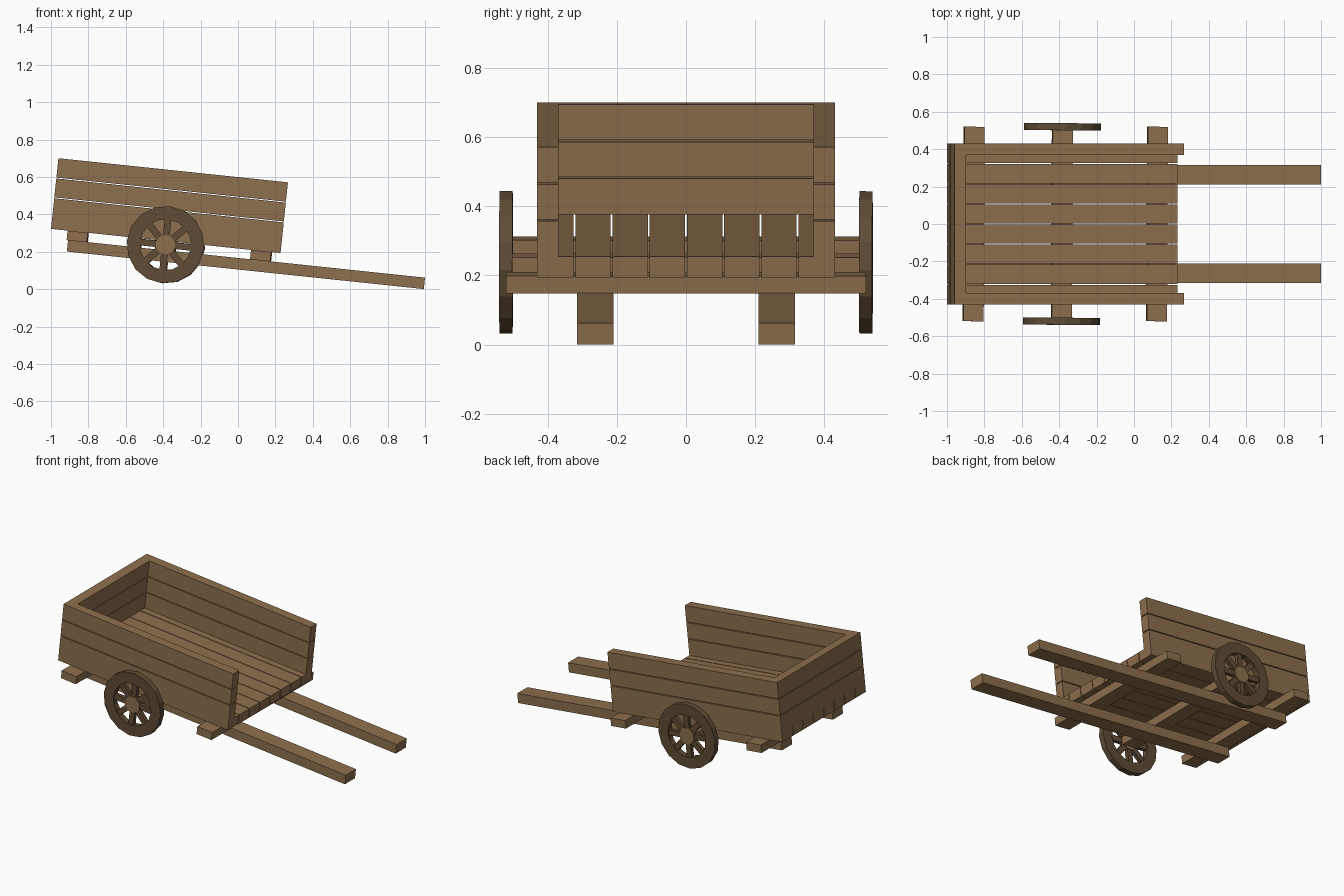
import bpy, bmesh
from math import sin, cos, pi, radians
from mathutils import Matrix, Vector

if "Cube" in bpy.data.objects:
    bpy.data.objects.remove(bpy.data.objects["Cube"])

TILT = Matrix.Rotation(radians(6), 4, 'Y')      # whole cart leans down to +x
YAW = Matrix.Rotation(-0.0055, 4, 'Z')          # slight skew of the axle and beams


def material(name, rgb):
    m = bpy.data.materials.new(name)
    m.diffuse_color = (*rgb, 1)
    m.use_nodes = True
    m.node_tree.nodes["Principled BSDF"].inputs["Base Color"].default_value = m.diffuse_color
    return m


wood = material("wood", (0.27, 0.16, 0.075))
dark_wood = material("dark_wood", (0.115, 0.072, 0.035))


def finish(name, bm, mat, matrix=Matrix()):
    bmesh.ops.recalc_face_normals(bm, faces=bm.faces)
    bm.transform(TILT @ matrix)
    me = bpy.data.meshes.new(name)
    bm.to_mesh(me)
    bm.free()
    me.materials.append(mat)
    ob = bpy.data.objects.new(name, me)
    bpy.context.collection.objects.link(ob)
    return ob


def add_box(bm, x, y, z, matrix=Matrix()):
    lo, hi = Vector((x[0], y[0], z[0])), Vector((x[1], y[1], z[1]))
    m = matrix @ Matrix.Translation((lo + hi) / 2) @ Matrix.Diagonal((*(hi - lo), 1))
    bmesh.ops.create_cube(bm, size=1, matrix=m)


def box(name, x, y, z, mat=wood, matrix=Matrix()):
    bm = bmesh.new()
    add_box(bm, x, y, z)
    return finish(name, bm, mat, matrix)


BACK, FRONT, HALF = -1.028, 0.206, 0.43
T = 0.061                                        # plank thickness
FLOOR_Z, TOP_Z = 0.216, 0.596
GAP = 0.0025

# Floor: eight lengthwise planks
w = 2 * HALF / 8
for i in range(8):
    y = -HALF + i * w
    box(f"floor_plank_{i + 1}", (BACK, FRONT),
        (y + (GAP if i else 0), y + w - (GAP if i < 7 else 0)), (FLOOR_Z, FLOOR_Z + T))

# Walls: three planks high on the two sides and the back
h = (TOP_Z - FLOOR_Z - T) / 3
for i in range(3):
    z0 = FLOOR_Z + T + i * h
    z = (z0 + (GAP if i else 0), z0 + h - (GAP if i < 2 else 0))
    box(f"back_plank_{i + 1}", (BACK, BACK + T), (-HALF, HALF), z)
    for side, y in (("left", (HALF - T, HALF)), ("right", (-HALF, T - HALF))):
        box(f"{side}_plank_{i + 1}", (BACK + T, FRONT), y, z)

# Cross beams and axle
AXLE_X, AXLE_Z = -0.408, 0.196
for name, cx, half in (("rear_beam", -0.882, 0.52), ("axle", AXLE_X, 0.515), ("front_beam", 0.104, 0.52)):
    piv = Matrix.Translation((cx, 0, 0))
    box(name, (-0.054, 0.054), (-half, half), (0.165, FLOOR_Z), wood, piv @ YAW)

# Pull shafts
for side, s in (("left", 1), ("right", -1)):
    y = sorted((s * 0.21, s * 0.315))
    box(f"{side}_shaft", (-0.931, 0.988), y, (0.1045, 0.166))


# Wheels: 16-sided rim, eight spokes, eight-sided hub
def ring(bm, n, r_out, r_in, half):
    loops = []
    for r, y in ((r_out, -half), (r_out, half), (r_in, half), (r_in, -half)):
        loops.append([bm.verts.new((r * cos(2 * pi * k / n), y, r * sin(2 * pi * k / n)))
                      for k in range(n)])
    for j in range(4):
        a, b = loops[j], loops[(j + 1) % 4]
        for k in range(n):
            l = (k + 1) % n
            bm.faces.new((a[k], a[l], b[l], b[k]))


for side, s in (("left", 1), ("right", -1)):
    place = (Matrix.Translation((AXLE_X, 0, AXLE_Z)) @ YAW
             @ Matrix.Translation((0, s * 0.52, 0)))
    bm = bmesh.new()
    ring(bm, 16, 0.207, 0.137, 0.019)
    finish(f"{side}_wheel_rim", bm, dark_wood, place)

    bm = bmesh.new()
    for k in range(8):
        add_box(bm, (0.03, 0.145), (-0.012, 0.012), (-0.018, 0.018),
                Matrix.Rotation(k * pi / 4, 4, 'Y'))
    finish(f"{side}_wheel_spokes", bm, dark_wood, place)

    bm = bmesh.new()
    bmesh.ops.create_cone(bm, cap_ends=True, segments=8, radius1=0.055, radius2=0.055,
                          depth=0.036,
                          matrix=Matrix.Rotation(pi / 2, 4, 'X') @ Matrix.Rotation(pi / 8, 4, 'Z'))
    finish(f"{side}_wheel_hub", bm, wood, place)
